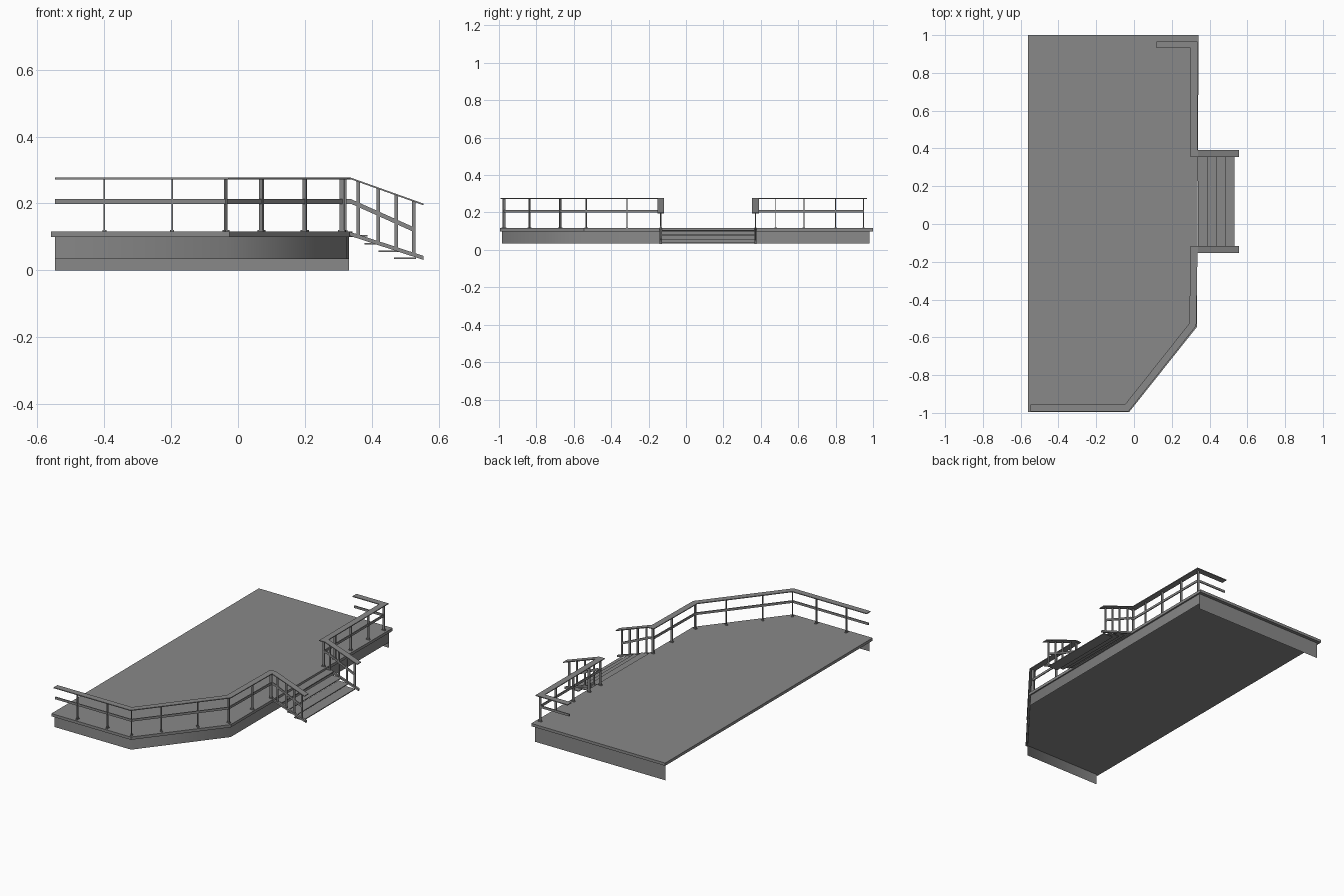
import bpy, bmesh
from mathutils import Vector

if "Cube" in bpy.data.objects:
    bpy.data.objects.remove(bpy.data.objects["Cube"], do_unlink=True)

grey = bpy.data.materials.new("mid grey")
grey.use_nodes = True
COLOUR = (0.25, 0.25, 0.25, 1)
grey.diffuse_color = COLOUR
grey.node_tree.nodes["Principled BSDF"].inputs["Base Color"].default_value = COLOUR


def finish(name, bm, solid=True):
    if solid:
        bmesh.ops.recalc_face_normals(bm, faces=bm.faces)
    mesh = bpy.data.meshes.new(name)
    bm.to_mesh(mesh)
    bm.free()
    mesh.materials.append(grey)
    obj = bpy.data.objects.new(name, mesh)
    bpy.context.collection.objects.link(obj)
    return obj


def add_box(bm, centre, size, direction=(1, 0)):
    """Box whose local x axis follows a horizontal direction."""
    along = Vector((*direction, 0)).normalized()
    side = Vector((-along.y, along.x, 0))
    verts = bmesh.ops.create_cube(bm, size=1)["verts"]
    for v in verts:
        v.co = (Vector(centre) + along * v.co.x * size[0]
                + side * v.co.y * size[1] + Vector((0, 0, v.co.z * size[2])))


def sweep(name, path, width, height):
    """Mitred rectangular bar along a path, with upright ends."""
    pts = [Vector(p) for p in path]
    dirs = [(b - a).to_2d().normalized() for a, b in zip(pts, pts[1:])]
    bm = bmesh.new()
    rings = []
    for i, p in enumerate(pts):
        d0, d1 = dirs[max(i - 1, 0)], dirs[min(i, len(dirs) - 1)]
        n0, n1 = Vector((-d0.y, d0.x)), Vector((-d1.y, d1.x))
        mitre = (n0 + n1) / (1 + n0.dot(n1)) * width / 2
        m, up = mitre.to_3d(), Vector((0, 0, height / 2))
        rings.append([bm.verts.new(q) for q in (p - m - up, p + m - up, p + m + up, p - m + up)])
    for a, b in zip(rings, rings[1:]):
        for k in range(4):
            j = (k + 1) % 4
            bm.faces.new((a[k], a[j], b[j], b[k]))
    bm.faces.new(rings[0])
    bm.faces.new(rings[-1])
    return finish(name, bm)


# Deck slab
DECK_TOP, DECK_BOTTOM = 0.116, 0.099
outline = [(-0.56, -0.995), (-0.025, -0.995), (0.333, -0.545), (0.342, 1.0), (-0.56, 1.0)]
bm = bmesh.new()
base = bm.faces.new([bm.verts.new((x, y, DECK_BOTTOM)) for x, y in outline])
top = bmesh.ops.extrude_face_region(bm, geom=[base])["geom"]
bmesh.ops.translate(bm, vec=(0, 0, DECK_TOP - DECK_BOTTOM),
                    verts=[g for g in top if isinstance(g, bmesh.types.BMVert)])
finish("deck", bm)


# Thin skirt sheets under the deck, open along the left-hand wall side
def skirt(name, path, bottom):
    bm = bmesh.new()
    cols = [[bm.verts.new((x, y, z)) for z in (bottom, DECK_BOTTOM)] for x, y in path]
    for a, b in zip(cols, cols[1:]):
        bm.faces.new((a[0], b[0], b[1], a[1])).smooth = True
    finish(name, bm, solid=False)


skirt("front_and_side_skirt",
      [(-0.547, -0.985), (-0.03, -0.985), (0.325, -0.535), (0.332, 0.98)], 0.034)
skirt("back_skirt", [(0.332, 0.98), (-0.547, 0.98)], 0.0)

# Stairs: treads and sloping stringers
STAIR_Y = (-0.135, 0.372)
bm = bmesh.new()
for x0, x1, z in [(0.34, 0.388, 0.103), (0.378, 0.44, 0.079),
                  (0.42, 0.488, 0.057), (0.467, 0.532, 0.036)]:
    add_box(bm, ((x0 + x1) / 2, sum(STAIR_Y) / 2, z), (x1 - x0, 0.495, 0.005))
finish("stair_treads", bm)


def slope(x, z_top, z_end):
    return z_top + (z_end - z_top) * (x - 0.335) / 0.22


for label, y in zip(("front", "back"), STAIR_Y):
    sweep(label + "_stringer", [(0.335, y, 0.109), (0.555, y, 0.037)], 0.012, 0.012)

# Handrails and middle rails, running along the deck and down the stairs
RAIL, MID = 0.2745, 0.206
front_line = [(-0.548, -0.973), (-0.038, -0.973), (0.311, -0.533), (0.318, STAIR_Y[0])]
back_line = [(0.12, 0.949), (0.318, 0.949), (0.318, STAIR_Y[1])]
for label, line, y in (("front", front_line, STAIR_Y[0]), ("back", back_line, STAIR_Y[1])):
    for kind, z, z_end, x_end, w, h in (("handrail", RAIL, 0.197, 0.555, 0.037, 0.005),
                                        ("middle_rail", MID, 0.12, 0.53, 0.006, 0.014)):
        path = [(px, py, z) for px, py in line]
        path += [(0.338, y, z), (x_end, y, z_end)]
        sweep(label + "_" + kind, path, w, h)

# Deck posts: flat bars set across the rail, each on a small foot plate
bm = bmesh.new()
diagonal = (0.62, 0.78)
posts = [(x, -0.973, (1, 0)) for x in (-0.4, -0.197)]
posts += [(-0.036, -0.973, (0.9, 0.43)), (0.07, -0.837, diagonal), (0.2, -0.673, diagonal),
          (0.311, -0.533, (0.3, 0.95))]
posts += [(0.317, y, (0, 1)) for y in (-0.315, STAIR_Y[0], STAIR_Y[1], 0.48, 0.63, 0.8, 0.949)]
for x, y, d in posts:
    add_box(bm, (x, y, (DECK_TOP + RAIL) / 2), (0.005, 0.014, RAIL - DECK_TOP), d)
    add_box(bm, (x, y, DECK_TOP + 0.002), (0.012, 0.022, 0.004), d)
finish("deck_posts", bm)

# Stair posts between stringers and handrails
bm = bmesh.new()
for y in STAIR_Y:
    for x in (0.36, 0.42, 0.473, 0.526):
        low, high = slope(x, 0.109, 0.037), slope(x, RAIL, 0.197)
        add_box(bm, (x, y, (low + high) / 2), (0.011, 0.005, high - low))
finish("stair_posts", bm)
